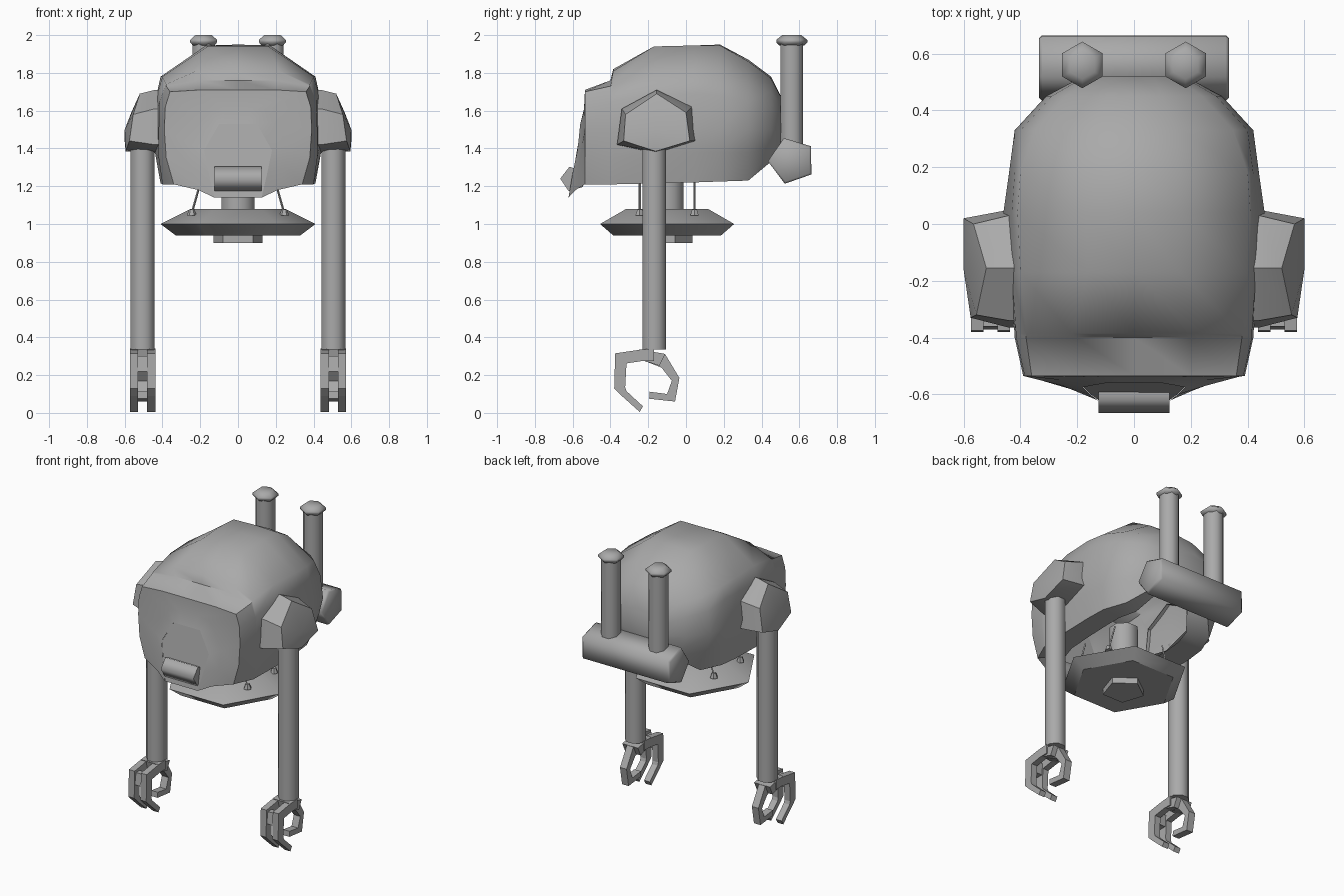
import bpy, bmesh, math
from mathutils import Vector

if "Cube" in bpy.data.objects:
    bpy.data.objects.remove(bpy.data.objects["Cube"])

grey = bpy.data.materials.new("plain grey")
grey.diffuse_color = (0.4, 0.4, 0.4, 1)
grey.use_nodes = True
grey.node_tree.nodes["Principled BSDF"].inputs["Base Color"].default_value = grey.diffuse_color


def finish(name, bm, smooth=40, mirror=False):
    bmesh.ops.recalc_face_normals(bm, faces=bm.faces)
    me = bpy.data.meshes.new(name)
    bm.to_mesh(me)
    bm.free()
    me.materials.append(grey)
    ob = bpy.data.objects.new(name, me)
    bpy.context.collection.objects.link(ob)
    bpy.context.view_layer.objects.active = ob
    ob.select_set(True)
    if smooth:
        bpy.ops.object.shade_smooth_by_angle(angle=math.radians(smooth))
    ob.select_set(False)
    if mirror:
        m = ob.modifiers.new("mirror", 'MIRROR')
        m.use_mirror_merge = False
    return ob


def loft(bm, rings, closed=True, caps=True):
    """Skin a list of point rings."""
    vs = [[bm.verts.new(p) for p in r] for r in rings]
    n = len(rings[0])
    for a, b in zip(vs, vs[1:]):
        for i in range(n if closed else n - 1):
            j = (i + 1) % n
            bm.faces.new((a[i], a[j], b[j], b[i]))
    if caps:
        bm.faces.new(vs[0])
        bm.faces.new(vs[-1])


def lathe(name, x, y, profile, sides, phase=0.0, smooth=60, mirror=False):
    """Stack of (radius, z) rings around a vertical axis."""
    bm = bmesh.new()
    ang = [phase + math.tau * i / sides for i in range(sides)]
    loft(bm, [[(x + r * math.cos(a), y + r * math.sin(a), z) for a in ang] for r, z in profile])
    return finish(name, bm, smooth, mirror)


def bar_x(name, half, y, z, r, phase, chamfer):
    """Five sided bar lying along x."""
    bm = bmesh.new()
    ang = [phase + math.tau * i / 5 for i in range(5)]
    ends = [(-half, r - chamfer), (-half + chamfer, r), (half - chamfer, r), (half, r - chamfer)]
    if not chamfer:
        ends = ends[::3]
    loft(bm, [[(x, y + k * math.cos(a), z + k * math.sin(a)) for a in ang] for x, k in ends])
    return finish(name, bm, 75)


def arch(half):
    """Mirror a half profile ending on x = 0 into a full arch."""
    return half + [(-x, y, z) for x, y, z in reversed(half[:-1])]


# body shell: half sections (x, z) from lower edge to crown, front to back
sections = [
    (-.535, [(.34, 1.21), (.38, 1.35), (.39, 1.5), (.385, 1.62), (.36, 1.70), (.2, 1.71), (0, 1.71)]),
    (-.40, [(.40, 1.21), (.42, 1.35), (.42, 1.5), (.415, 1.64), (.38, 1.73), (.2, 1.76), (0, 1.76)]),
    (-.385, [(.40, 1.21), (.42, 1.35), (.42, 1.5), (.415, 1.65), (.38, 1.74), (.22, 1.81), (0, 1.82)]),
    (-.17, [(.41, 1.215), (.44, 1.38), (.45, 1.5), (.43, 1.68), (.40, 1.78), (.16, 1.94), (0, 1.94)]),
    (.04, [(.41, 1.22), (.44, 1.38), (.46, 1.5), (.43, 1.69), (.41, 1.78), (.17, 1.945), (0, 1.945)]),
    (.18, [(.40, 1.225), (.43, 1.38), (.44, 1.5), (.42, 1.68), (.40, 1.77), (.16, 1.945), (0, 1.95)]),
    (.33, [(.34, 1.23), (.39, 1.38), (.42, 1.5), (.40, 1.65), (.35, 1.74), (.15, 1.86), (0, 1.87)]),
    (.45, [(.22, 1.33), (.28, 1.40), (.31, 1.5), (.29, 1.62), (.24, 1.70), (.10, 1.77), (0, 1.78)]),
    (.52, [(.12, 1.43), (.17, 1.46), (.18, 1.5), (.17, 1.56), (.14, 1.61), (.07, 1.64), (0, 1.64)]),
]
rings = []
for y, half in sections:
    x0, z0 = half[0]
    lip = (x0 * .6, y * .8, z0 + .015)        # turned-in lower lip
    rings.append(arch([lip] + [(x, y, z) for x, z in half]))
bm = bmesh.new()
loft(bm, rings, closed=False, caps=False)
bm.verts.ensure_lookup_table()
n = len(rings[0])
bm.faces.new(list(bm.verts)[-n + 1:-1])       # rear closing face
finish("body_shell", bm, 50)

# face: brow edge narrowing into the muzzle and mouth plate
brow = [(x, -.535, z) for x, z in sections[0][1]]
muzzle = [(.21, -.585, 1.18), (.25, -.57, 1.3), (.25, -.55, 1.42), (.2, -.54, 1.54),
          (.15, -.54, 1.6), (.07, -.54, 1.61), (0, -.54, 1.61)]
mouth = [(.125, -.622, 1.14), (.155, -.60, 1.27), (.18, -.575, 1.39), (.14, -.567, 1.46),
         (.10, -.56, 1.53), (.05, -.56, 1.53), (0, -.56, 1.53)]
bm = bmesh.new()
loft(bm, [arch(brow), arch(muzzle), arch(mouth)], closed=False, caps=False)
finish("face", bm, 50)
bm = bmesh.new()
bm.faces.new([bm.verts.new((x, y + .002, z)) for x, y, z in arch(mouth)])
finish("mouth_plate", bm, 0)
bar_x("lower_lip", .125, -.598, 1.238, .068, math.radians(178), 0)

# shoulders
base = [(-.155, 1.71), (-.34, 1.61), (-.365, 1.42), (-.16, 1.375), (.05, 1.44), (.03, 1.62)]
out = [(.52, -.155, 1.69), (.555, -.32, 1.58), (.575, -.33, 1.44),
       (.595, -.16, 1.385), (.60, .02, 1.44), (.565, .0, 1.59)]
bm = bmesh.new()
loft(bm, [[(.40, y, z) for y, z in base], [(.44, y, z) for y, z in base], out], caps=False)
tip = bm.verts.new((.60, -.16, 1.5))
bm.verts.ensure_lookup_table()
rim = list(bm.verts)[12:18]
for i in range(6):
    bm.faces.new((rim[i], rim[(i + 1) % 6], tip))
finish("shoulder", bm, 50, True)

# arms
lathe("arm", .505, -.168, [(.068, .335), (.068, 1.45)], 8, math.pi / 8, 60, True)


def claw(name, x, width, outer, inner):
    """Flat jointed finger: outer and inner outlines (y, z) given width in x."""
    bm = bmesh.new()
    for (a, b), (c, d) in zip(zip(outer, outer[1:]), zip(inner, inner[1:])):
        loft(bm, [[(x + s * width / 2, y, z) for y, z in (a, b, d, c)] for s in (-1, 1)])
    finish(name, bm, 0, True)


# two fingers in front, one thumb behind on each hand
finger_out = [(-.17, .34), (-.24, .335), (-.375, .315), (-.38, .13), (-.34, .09), (-.245, .005)]
finger_in = [(-.17, .275), (-.23, .275), (-.315, .262), (-.322, .135), (-.315, .115), (-.228, .035)]
thumb_out = [(-.24, .335), (-.11, .31), (-.035, .185), (-.058, .06), (-.195, .075)]
thumb_in = [(-.22, .275), (-.13, .24), (-.075, .17), (-.10, .10), (-.192, .112)]
for side, x in (("inner", .459), ("outer", .551)):
    claw(side + "_finger", x, .044, finger_out, finger_in)
claw("thumb", .505, .05, thumb_out, thumb_in)
claw("palm", .505, .12, [(-.25, .337), (-.11, .312)], [(-.235, .28), (-.14, .25)])
claw("finger_knuckle", .505, .09, [(-.36, .30), (-.372, .22)], [(-.32, .30), (-.325, .22)])

# hanging disc, hub and column
lathe("disc", 0, -.1, [(.33, .94), (.41, 1.0), (.25, 1.08)], 6, 0, 40)
lathe("hub", 0, -.1, [(.135, .90), (.135, .95)], 5, math.pi / 2, 40)
lathe("column", 0, -.1, [(.095, 1.05), (.095, 1.35)], 8, math.pi / 8, 60)

# struts from disc to body, each on a small foot
for side, y in (("front", -.245), ("rear", .045)):
    lathe(side + "_strut_foot", .245, y, [(.026, 1.045), (.014, 1.078)], 6, 0, 40, True)
    bm = bmesh.new()
    loft(bm, [[(x + .006 * math.cos(a), y + .006 * math.sin(a), z)
               for a in (0, math.pi / 2, math.pi, math.pi * 1.5)]
              for x, z in ((.247, 1.05), (.193, 1.24))])
    finish(side + "_strut", bm, 0, True)

# rear bar with two stacks and domed caps
bar_x("rear_bar", .335, .56, 1.335, .127, math.pi + .02, .012)
lathe("stack", .182, .56, [(.065, 1.38), (.065, 1.96)], 8, math.pi / 8, 60, True)
lathe("stack_cap", .182, .56, [(.066, 1.945), (.082, 1.962), (.082, 1.975), (.05, 2.0)],
      6, math.pi / 2, 60, True)
